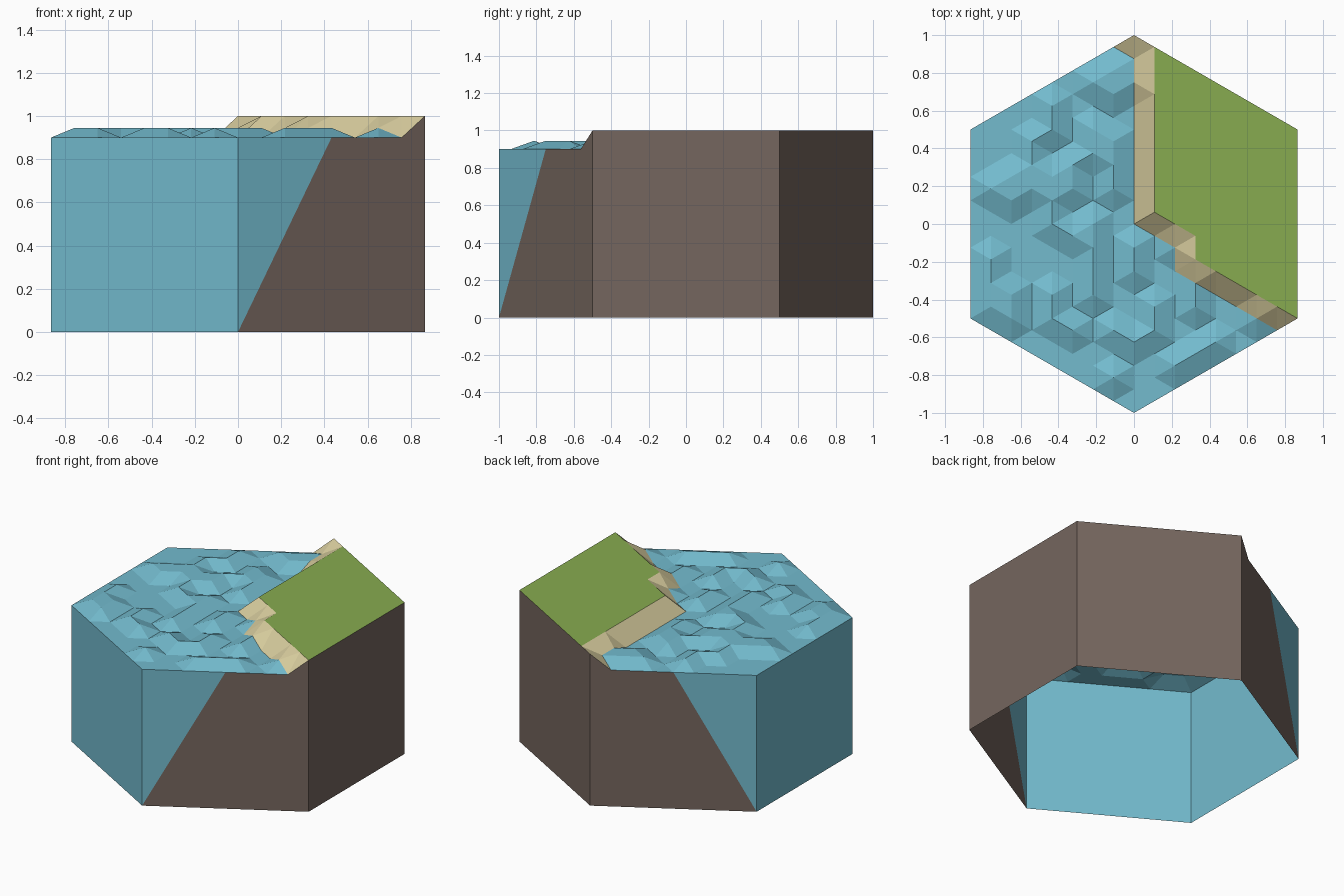
import bpy, bmesh, random
from mathutils import Vector

if "Cube" in bpy.data.objects:
    bpy.data.objects.remove(bpy.data.objects["Cube"])

random.seed(11)
N = 8                         # lattice steps per hexagon edge
DX, DY = 0.8660254 / N, 1 / N
SEA, WAVE, LAND = 0.9, 0.945, 1.0


def material(name, hexcode):
    rgb = [int(hexcode[i:i + 2], 16) / 255 for i in (0, 2, 4)]
    m = bpy.data.materials.new(name)
    m.diffuse_color = [c / 12.92 if c < 0.04 else ((c + 0.055) / 1.055) ** 2.4 for c in rgb] + [1]
    m.use_nodes = True
    m.node_tree.nodes["Principled BSDF"].inputs["Base Color"].default_value = m.diffuse_color
    return m


water = material("water blue", "73BBCE")
sand = material("sand", "D8CD9E")
grass = material("grass green", "87AB50")
earth = material("earth brown", "75665E")


def build(name, polygons, mat):
    """Flat-faced object from polygons, each turned to face outwards."""
    bm = bmesh.new()
    for pts in polygons:
        f = bm.faces.new([bm.verts.new(p) for p in pts])
        f.normal_update()
        if f.normal.dot(f.calc_center_median() - Vector((0, 0, 0.45))) < 0:
            f.normal_flip()
    bmesh.ops.remove_doubles(bm, verts=bm.verts, dist=1e-4)
    me = bpy.data.meshes.new(name)
    bm.to_mesh(me)
    bm.free()
    me.materials.append(mat)
    bpy.context.collection.objects.link(bpy.data.objects.new(name, me))


def ring(q, r):
    return max(abs(q), abs(r), abs(q + r))


def is_land(q, r):
    if q == 0:
        return r == N
    return r >= (-q if q >= 3 else 1 - q) if q > 0 else False


def height(q, r):
    if is_land(q, r):
        return LAND
    if ring(q, r) == N or q == 5 or (q == 0 and 0 <= r <= 4):
        return SEA                      # calm rim and shoreline
    if q == 6 or (q == -1 and 2 <= r <= 4):
        return WAVE                     # clear wave crests
    return random.choice((SEA, WAVE))


# Triangular lattice of the top
cells = [(q, r) for q in range(-N, N + 1) for r in range(-N, N + 1) if ring(q, r) <= N]
point = {(q, r): (q * DX, (r + q / 2) * DY, height(q, r)) for q, r in cells}

# Sort the triangles: all land = grass, part land = beach, rest = sea
groups = {0: [], 1: [], 3: []}
for q in range(-N, N + 1):
    for r in range(-N, N + 1):
        for tri in (((q, r), (q + 1, r), (q, r + 1)),
                    ((q + 1, r), (q + 1, r + 1), (q, r + 1))):
            if all(c in point for c in tri):
                n = sum(is_land(*c) for c in tri)
                groups[1 if n == 2 else n].append([point[c] for c in tri])
build("sea_surface", groups[0], water)
build("beach", groups[1], sand)
build("grass_field", groups[3], grass)

# Side walls (the underside stays open)
X = N * DX
S, SE, NE, NO, NW, SW = (0, -1), (X, -.5), (X, .5), (0, 1), (-X, .5), (-X, -.5)


def at(a, b, t, z):
    return (a[0] + (b[0] - a[0]) * t, a[1] + (b[1] - a[1]) * t, z)


def wall(a, b, top):
    return [at(a, b, 0, 0), at(a, b, 1, 0), at(a, b, 1, top), at(a, b, 0, top)]


def mixed(a, b):
    """Wall from sea corner a to land corner b, split on a slope."""
    sea = [at(a, b, 0, 0), at(a, b, .5, SEA), at(a, b, 0, SEA)]
    soil = [at(a, b, 0, 0), at(a, b, 1, 0), at(a, b, 1, LAND),
            at(a, b, 1 - 1 / N, SEA), at(a, b, .5, SEA)]
    return sea, soil


sea_f, soil_f = mixed(S, SE)
sea_b, soil_b = mixed(NW, NO)
build("sea_walls", [wall(NW, SW, SEA), wall(SW, S, SEA), sea_f, sea_b], water)
build("earth_walls", [wall(SE, NE, LAND), wall(NE, NO, LAND), soil_f, soil_b], earth)
